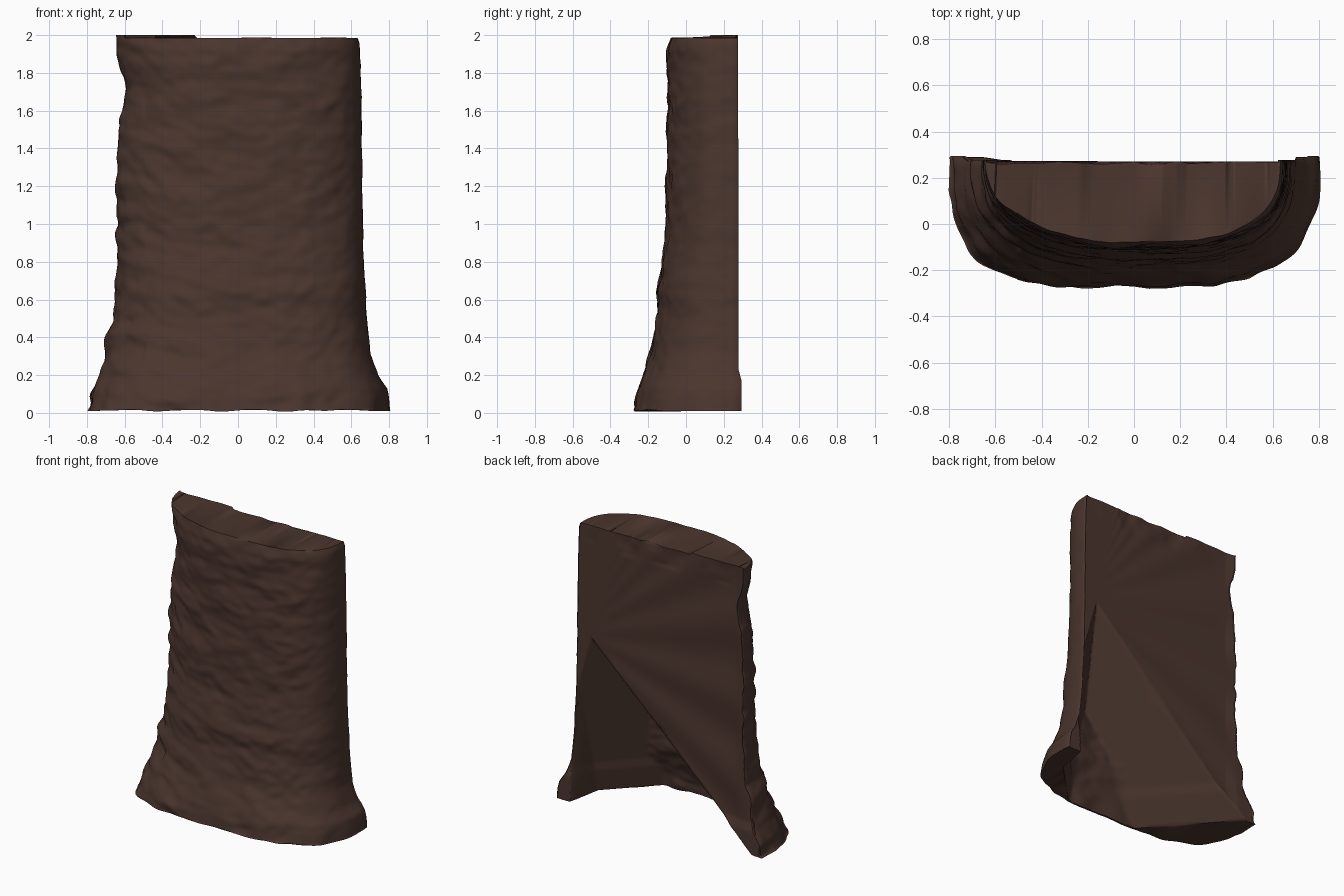
import bpy, bmesh, math
from mathutils import Vector, noise

if "Cube" in bpy.data.objects:
    bpy.data.objects.remove(bpy.data.objects["Cube"])

N, M = 150, 140          # columns around the bark, rows up the height


def interp(table, v):
    """Piecewise linear lookup in a list of (key, value)."""
    if v <= table[0][0]:
        return table[0][1]
    for (a, fa), (b, fb) in zip(table, table[1:]):
        if v <= b:
            return fa + (fb - fa) * (v - a) / (b - a)
    return table[-1][1]


# silhouettes by height
LEFT = [(0, .795), (.1, .775), (.25, .71), (.28, .705), (.42, .695), (.48, .655), (.8, .642),
        (1.3, .645), (1.55, .625), (1.72, .605), (1.85, .635), (2, .645)]
RIGHT = [(0, .80), (.13, .785), (.2, .742), (.32, .70), (.5, .68), (1, .66),
         (1.5, .655), (1.96, .645), (2, .625)]
FRONT = [(0, -.28), (.08, -.267), (.2, -.222), (.35, -.177), (.5, -.155), (.63, -.155),
         (.8, -.122), (1, -.107), (1.5, -.097), (1.92, -.097), (2, -.075)]
BACK = [(0, .29), (.17, .288), (.23, .272), (2, .27)]
# corner squareness of the left and right halves
SQUARE_L = [(0, 3.3), (.4, 2.8), (1, 2.4), (2, 2.05)]
SQUARE_R = [(0, 3.1), (.4, 2.9), (1, 2.8), (2, 2.7)]


def bark(p):
    """Sideways-running bark ripples, rougher on the left edge."""
    x, y, z = p
    q = z + .12 * math.sin(x * 2.2 + 1)
    d = .010 * noise.noise(Vector((x * 2.8, y * 3, q * 5)))
    d += .012 * noise.noise(Vector((x * 6 + 9, y * 6, q * 11)))
    d += .007 * noise.noise(Vector((x * 13, y * 13 + 4, q * 20)))
    if x > .5:
        d *= max(.35, 1 - (x - .5) * 5)
    if x < -.5:
        d += .012 * noise.noise(Vector((3, y * 6, z * 11)))
    if z < .3:   # lumpy roots
        d += .018 * (1 - z / .3) * noise.noise(Vector((x * 8, y * 8, 2 + z)))
    return d


def outer_point(a, z):
    c, s = math.cos(a), max(0, math.sin(a))
    n = interp(SQUARE_L if c < 0 else SQUARE_R, z)
    w = interp(LEFT, z) if c < 0 else interp(RIGHT, z)
    b = interp(BACK, z)
    x = math.copysign(w * abs(c) ** (2 / n), c)
    y = b - (b - interp(FRONT, z)) * s ** (2 / n)
    p = Vector((x, y, z))
    return p + Vector((c * .8, -s, 0)).normalized() * bark(p)


def hollow_depth(x, z):
    """Two slanted planes meeting below an apex on the right edge."""
    left = 1.2 * (.1 + (x + .62) * .94 - z)
    right = .286 * (1.2 - z) + 1.02 * (.55 - x)
    rim = max(0, min(1, (.70 - x) / .05))
    hollow = max(0, min(left, right)) * rim
    # slight fan of ridges running from the apex to the rough left rim
    slope = (z - 1.2) / max(.05, .66 - x)
    fan = .008 * (1 + math.sin(slope * 14)) * max(0, min(1, (.5 - x), (x + .65) * 12))
    return max(hollow, fan)


bm = bmesh.new()
outer, back = [], []
for i in range(M + 1):
    z = 2 * i / M
    ro, rb = [], []
    for j in range(N + 1):
        p = outer_point(math.pi * (1 - j / N), z)
        bz = z
        # small unevenness of the broken top and bottom edges
        if i == 0:
            p.z = bz = .013 + .012 * noise.noise(Vector((p.x * 6, 0, 0)))
        elif i == M:
            p.z = 1.985 + .006 * noise.noise(Vector((p.x * 5, 1, 0)))
            bz = 2 if p.x < -.22 else p.z
            if p.x < -.6:
                p.z = 2
        bx = p.x * .992
        by = interp(BACK, z) - hollow_depth(bx, z)
        if z > 1.85:  # chipped rim
            by -= .03 * max(0, noise.noise(Vector((bx * 6, z * 9, 3)))) * (1 - abs(bx) / .7)
        by = max(by, p.y + .012) if 0 < j < N else p.y + .006
        ro.append(bm.verts.new(p))
        rb.append(bm.verts.new((bx, min(by, .295), bz)))
    outer.append(ro)
    back.append(rb)

# bark surface and hollow back
for grid in (outer, back):
    for r0, r1 in zip(grid, grid[1:]):
        for j in range(N):
            bm.faces.new((r0[j], r0[j + 1], r1[j + 1], r1[j]))
# top and bottom
for row in (0, M):
    for j in range(N):
        bm.faces.new((outer[row][j], outer[row][j + 1], back[row][j + 1], back[row][j]))
# side edges
for col in (0, N):
    for i in range(M):
        bm.faces.new((outer[i][col], outer[i + 1][col], back[i + 1][col], back[i][col]))
bmesh.ops.recalc_face_normals(bm, faces=bm.faces)

mesh = bpy.data.meshes.new("bark_slab")
bm.to_mesh(mesh)
bm.free()
slab = bpy.data.objects.new("bark_slab", mesh)
bpy.context.collection.objects.link(slab)

brown = bpy.data.materials.new("dark bark brown")
brown.diffuse_color = (.070, .036, .027, 1)
brown.use_nodes = True
brown.node_tree.nodes["Principled BSDF"].inputs["Base Color"].default_value = brown.diffuse_color
mesh.materials.append(brown)

bpy.context.view_layer.objects.active = slab
slab.select_set(True)
bpy.ops.object.shade_smooth_by_angle(angle=math.radians(50))
